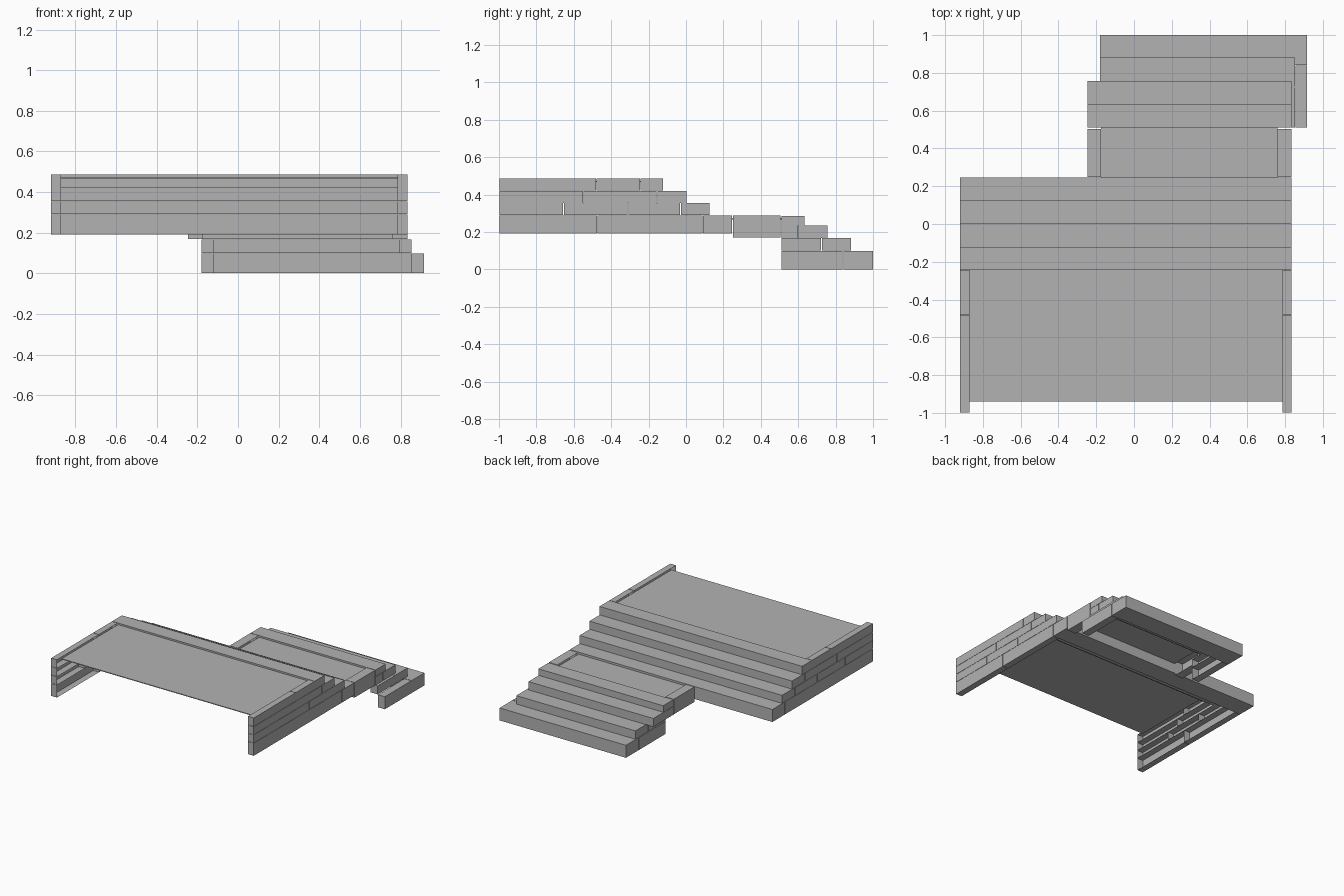
import bpy
import bmesh

cube = bpy.data.objects.get("Cube")
if cube:
    bpy.data.objects.remove(cube, do_unlink=True)

stone = bpy.data.materials.new("grey_stone")
stone.use_nodes = True
GREY = (0.45, 0.45, 0.45, 1)
stone.diffuse_color = GREY
stone.node_tree.nodes["Principled BSDF"].inputs["Base Color"].default_value = GREY

GAP = 0.002  # half of the joint between neighbouring blocks


def block(name, x, y, z, open_side=0):
    """Box between the given ranges; open_side removes the face towards +x or -x."""
    bm = bmesh.new()
    bmesh.ops.create_cube(bm, size=1)
    if open_side:
        inner = [f for f in bm.faces if f.normal.x * open_side > 0.9]
        bmesh.ops.delete(bm, geom=inner, context='FACES')
    for v in bm.verts:
        for i, (lo, hi) in enumerate((x, y, z)):
            v.co[i] = lo if v.co[i] < 0 else hi
    mesh = bpy.data.meshes.new(name)
    bm.to_mesh(mesh)
    bm.free()
    mesh.materials.append(stone)
    obj = bpy.data.objects.new(name, mesh)
    bpy.context.collection.objects.link(obj)
    return obj


def course(name, x, z, joints, width):
    """Side blocks between the joints, then one full-width tread at the end."""
    z = (z[0] + GAP / 2, z[1] - GAP / 2)
    for a, b in zip(joints[:-2], joints[1:-1]):
        y = (a + GAP, b - GAP)
        block(name + "_right_block", (x[0], x[0] + width), y, z, 1)
        block(name + "_left_block", (x[1] - width, x[1]), y, z, -1)
    block(name + "_tread", x, (joints[-2] + GAP, joints[-1]), z)


# Upper platform: stacked courses, each ending in a step
upper = (-0.92, 0.835)
course("upper_step_1", upper, (0.19, 0.29), (-1, -0.475, 0.09, 0.245), 0.05)
course("upper_step_2", upper, (0.29, 0.355), (-1, -0.655, -0.31, -0.03, 0.125), 0.05)
course("upper_step_3", upper, (0.355, 0.42), (-1, -0.55, -0.155, 0.002), 0.05)
course("upper_step_4", upper, (0.42, 0.488), (-1, -0.48, -0.245, -0.122), 0.05)
block("upper_deck", (-0.87, 0.785), (-0.94, -0.243), (0.468, 0.474))

# Landing between the two flights
landing = (-0.247, 0.835)
block("landing_right_block", (landing[0], -0.175), (0.25, 0.504), (0.17, 0.288), 1)
block("landing_left_block", (0.76, landing[1]), (0.25, 0.504), (0.17, 0.288), -1)
block("landing_deck", (-0.175, 0.76), (0.247, 0.51), (0.268, 0.274))

# Lower flight
course("lower_step_1", (-0.18, 0.915), (0, 0.1), (0.508, 0.84, 1), 0.06)
course("lower_step_2", (-0.18, 0.853), (0.1, 0.168), (0.508, 0.725, 0.882), 0.06)
course("lower_step_3", landing, (0.168, 0.235), (0.508, 0.6, 0.757), 0.07)
course("lower_step_4", landing, (0.235, 0.288), (0.508, 0.634), 0.07)
